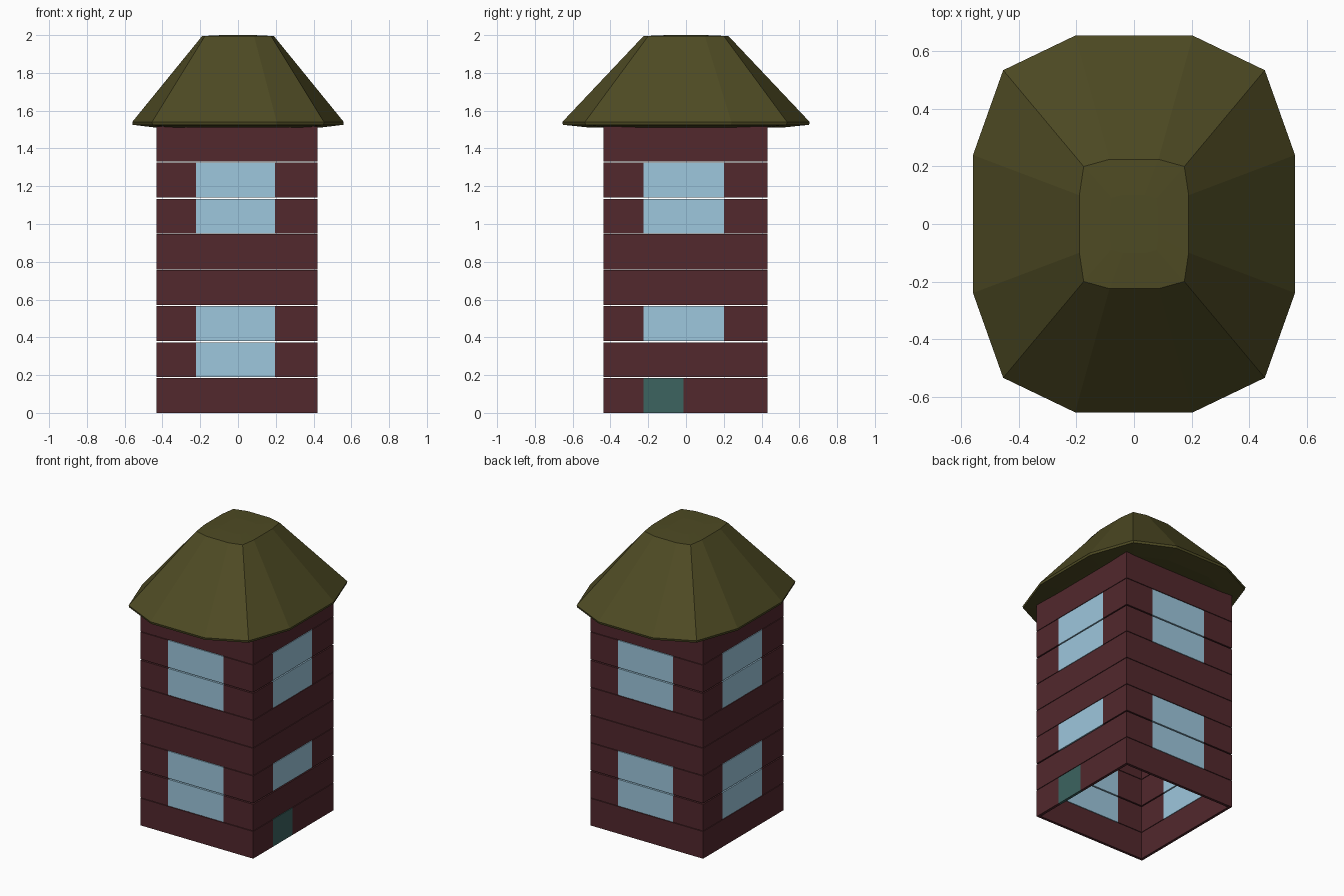
import bpy, bmesh
from mathutils import Vector

if "Cube" in bpy.data.objects:
    bpy.data.objects.remove(bpy.data.objects["Cube"])


def material(name, rgb):
    m = bpy.data.materials.new(name)
    m.diffuse_color = (*rgb, 1)
    m.use_nodes = True
    m.node_tree.nodes["Principled BSDF"].inputs["Base Color"].default_value = m.diffuse_color
    return m


BRICK = material("brick_red", (0.084, 0.021, 0.026))
GLASS = material("pale_glass", (0.338, 0.571, 0.723))
DOOR = material("door_green", (0.045, 0.126, 0.117))
ROOF = material("olive_roof", (0.076, 0.069, 0.017))


def add_object(name, bm, mats):
    bmesh.ops.recalc_face_normals(bm, faces=bm.faces)
    me = bpy.data.meshes.new(name)
    bm.to_mesh(me)
    bm.free()
    for m in mats:
        me.materials.append(m)
    ob = bpy.data.objects.new(name, me)
    bpy.context.collection.objects.link(ob)
    return ob


def add_box(bm, lo, hi, mat):
    verts = bmesh.ops.create_cube(bm, size=1)["verts"]
    for v in verts:
        v.co = Vector(a + (b - a) * (c + 0.5) for a, b, c in zip(lo, hi, v.co))
    for f in {f for v in verts for f in v.link_faces}:
        f.material_index = mat


ROWS, COLS, ROW_H, GAP, T = 8, 4, 0.19, 0.004, 0.018
X0, X1, Y0, Y1 = -0.432, 0.422, -0.438, 0.432


def wall(name, start, direction, inward, length, entrance=False):
    """Grid of thin panels: 0 brick, 1 glass, 2 door."""
    bm = bmesh.new()
    w = length / COLS
    start, d, n = Vector(start), Vector(direction), Vector(inward)
    for r in range(ROWS):
        for c in range(COLS):
            mat = 1 if c in (1, 2) and r in (1, 2, 5, 6) else 0
            if entrance and r == 1:
                mat = 0
            if entrance and r == 0 and c == 1:
                mat = 2
            gap = GAP * 2 if r in (1, 5) else GAP
            a = start + d * (w * c)
            b = start + d * (w * (c + 1)) + n * T
            lo = (min(a.x, b.x), min(a.y, b.y), r * ROW_H)
            hi = (max(a.x, b.x), max(a.y, b.y), (r + 1) * ROW_H - gap)
            add_box(bm, lo, hi, mat)
    add_object(name, bm, (BRICK, GLASS, DOOR))


# Four walls, each butting against the next
LX, LY = X1 - X0 - T, Y1 - Y0 - T
wall("front_wall", (X0, Y0, 0), (1, 0, 0), (0, 1, 0), LX)
wall("right_wall", (X1, Y0, 0), (0, 1, 0), (-1, 0, 0), LY, entrance=True)
wall("back_wall", (X1, Y1, 0), (-1, 0, 0), (0, -1, 0), LX)
wall("left_wall", (X0, Y1, 0), (0, -1, 0), (1, 0, 0), LY)


# Twelve-sided roof lofted from mirrored quarter outlines
def ring(quarter, z, s=1.0):
    q = [(x * s, y * s) for x, y in quarter]
    pts = q + [(-x, y) for x, y in reversed(q)]
    pts += [(-x, -y) for x, y in pts]
    return [(x, y, z) for x, y in pts]


EAVES = [(0.56, 0.24), (0.455, 0.535), (0.205, 0.655)]
CROWN = [(0.19, 0.10), (0.175, 0.20), (0.085, 0.225)]
bm = bmesh.new()
rings = [ring(EAVES, 1.508, 0.45), ring(EAVES, 1.512, 0.8), ring(EAVES, 1.525, 0.995),
         ring(EAVES, 1.54), ring(CROWN, 1.995), ring(CROWN, 2.0, 0.45)]
loops = [[bm.verts.new(p) for p in pts] for pts in rings]
for a, b in zip(loops, loops[1:]):
    for i in range(12):
        j = (i + 1) % 12
        bm.faces.new((a[i], a[j], b[j], b[i]))
bm.faces.new(loops[0])
bm.faces.new(loops[-1])
add_object("roof", bm, (ROOF,))
